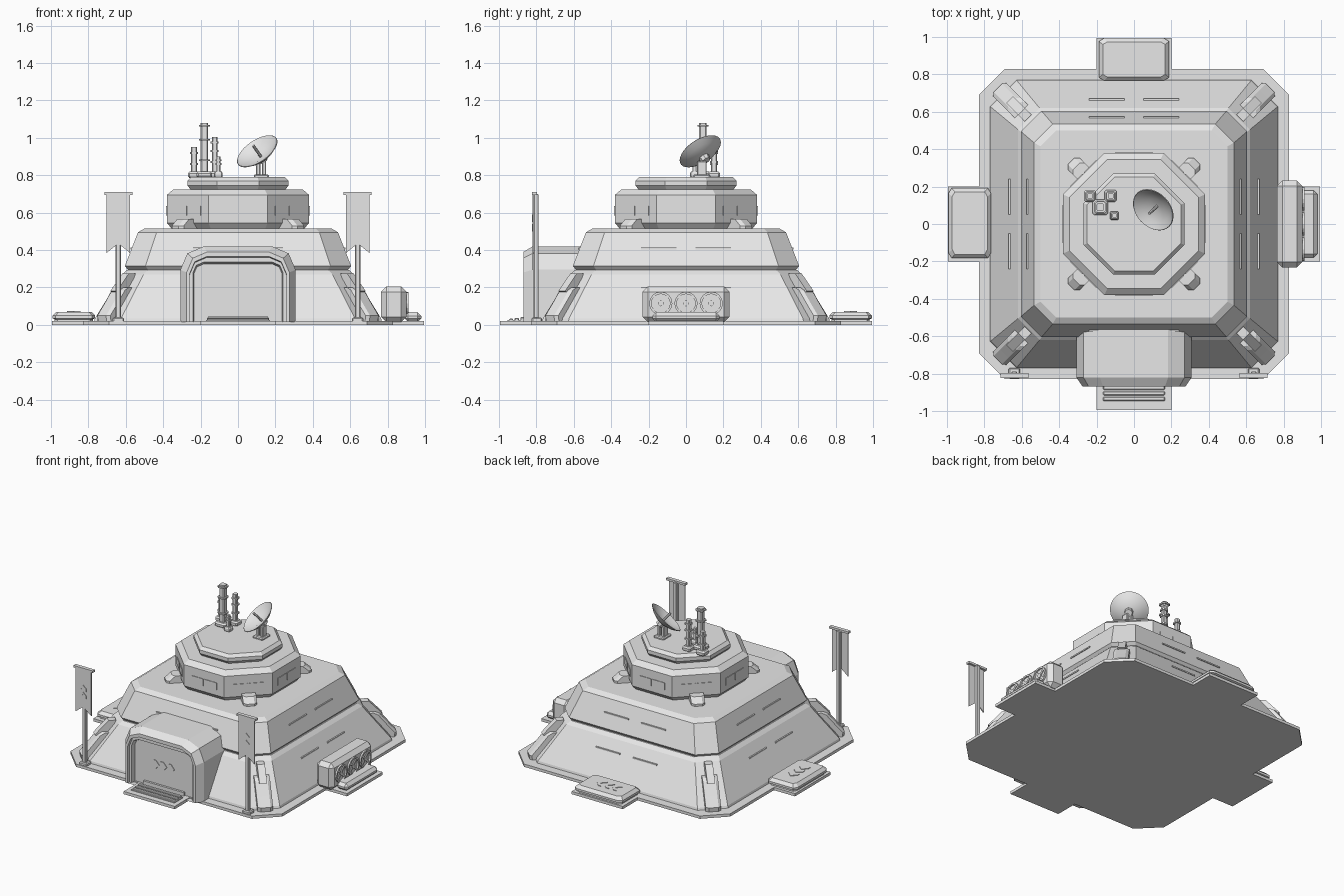
import bpy, bmesh, math
from mathutils import Matrix, Vector

if "Cube" in bpy.data.objects:
    bpy.data.objects.remove(bpy.data.objects["Cube"])

grey = bpy.data.materials.new("plain_grey")
grey.diffuse_color = (0.8, 0.8, 0.8, 1)
grey.use_nodes = True
grey.node_tree.nodes["Principled BSDF"].inputs["Base Color"].default_value = grey.diffuse_color
I4 = Matrix.Identity(4)
FRONT = Matrix.Rotation(math.pi / 2, 4, 'X')      # local xy becomes xz, extrudes to -y


def T(x, y, z):
    return Matrix.Translation((x, y, z))


def RZ(deg):
    return Matrix.Rotation(math.radians(deg), 4, 'Z')


def finish(name, bm, m=I4):
    bmesh.ops.transform(bm, matrix=m, verts=bm.verts)
    bmesh.ops.recalc_face_normals(bm, faces=bm.faces)
    me = bpy.data.meshes.new(name)
    bm.to_mesh(me)
    bm.free()
    me.materials.append(grey)
    ob = bpy.data.objects.new(name, me)
    bpy.context.collection.objects.link(ob)
    return ob


def loft(name, rings, m=I4, closed=False):
    """Skin a stack of equal-length rings; cap the ends, or join them if closed."""
    bm = bmesh.new()
    vs = [[bm.verts.new(p) for p in r] for r in rings]
    n = len(vs[0])
    for a, b in zip(vs, vs[1:] + ([vs[0]] if closed else [])):
        for i in range(n):
            j = (i + 1) % n
            bm.faces.new((a[i], a[j], b[j], b[i]))
    if not closed:
        bm.faces.new(vs[0])
        bm.faces.new(vs[-1])
    return finish(name, bm, m)


def prism(name, pts, depth, m=I4):
    return loft(name, [[(x, y, z) for x, y in pts] for z in (0, depth)], m)


def box(name, lo, hi, bevel=0, m=I4):
    bm = bmesh.new()
    bmesh.ops.create_cube(bm, size=1)
    for v in bm.verts:
        v.co = [l + (c + 0.5) * (h - l) for c, l, h in zip(v.co, lo, hi)]
    if bevel:
        bmesh.ops.bevel(bm, geom=bm.edges[:], offset=bevel, segments=1, affect='EDGES')
    return finish(name, bm, m)


def cut_square(h, c, z):
    """Square of half width h with corners cut by c."""
    k = h - c
    return [(h, -k, z), (h, k, z), (k, h, z), (-k, h, z),
            (-h, k, z), (-h, -k, z), (-k, -h, z), (k, -h, z)]


def octagon(a, z):
    return cut_square(a, a * (2 - math.sqrt(2)), z)


def circle(r, z, n=24):
    return [(r * math.cos(2 * math.pi * i / n), r * math.sin(2 * math.pi * i / n), z) for i in range(n)]


def chevrons(name, count, s, step, m):
    """Row of thin chevron plates pointing along local +x."""
    for i in range(count):
        x = (i - (count - 1) / 2) * step
        pts = [(x - s, -s), (x - s * .3, -s), (x + s * .6, 0), (x - s * .3, s), (x - s, s), (x - s * .1, 0)]
        prism(name, pts, 0.004, m)


# ground plate with a tab on each side
outline = []
for q in range(4):
    for p in [(.83, -.69), (.83, -.2), (.995, -.2), (.995, .2), (.83, .2), (.83, .69)]:
        v = RZ(90 * q) @ Vector((*p, 0))
        outline.append((v.x, v.y))
prism("ground_plate", outline, 0.02)

# two sloped tiers
loft("lower_tier", [cut_square(*r) for r in
     [(.77, .14, .015), (.765, .14, .035), (.62, .115, .27), (.595, .11, .293), (.56, .1, .295)]])
loft("upper_tier", [cut_square(*r) for r in
     [(.58, .105, .285), (.605, .11, .315), (.535, .1, .495), (.5, .085, .515)]])

# octagonal turret and roof cap
loft("turret", [octagon(*r) for r in
     [(.35, .51), (.38, .545), (.38, .695), (.345, .725)]])
loft("roof_cap", [octagon(*r) for r in
     [(.25, .72), (.27, .745), (.27, .77), (.25, .79)]])

# slits on the tier slopes
for q in range(4):
    for h, z in ((.665, .2), (.57, .41)):
        for s in (-1, 1):
            if q == 3 and z < .3:
                continue
            y = .145 * s
            box("wall_slit", (h - .02, y - .095, z - .006), (h + .006, y + .095, z + .003), 0, RZ(90 * q))
# turret windows
for q in range(8):
    for s in (-1, 1):
        y = .052 * s
        box("turret_window", (.37, y - .048, .585), (.384, y + .048, .635), 0, RZ(45 * q))

# corner buttresses and turret feet
for q in range(4):
    m = RZ(45 + 90 * q) @ FRONT
    side = [(.8, .015), (1.025, .015), (1.03, .05), (.98, .11), (.92, .185), (.89, .2), (.8, .2)]
    rings = [[(x - (.015 if d in (0, 3) else 0), y, z) for x, y in side]
             for d, z in enumerate((-.05, -.032, .032, .05))]
    loft("corner_buttress", rings, m)
    prism("buttress_rib", [(.85, .15), (.94, .18), (.85, .275), (.8, .275)], .05, m @ T(0, 0, -.025))
    foot = [(.36, .51), (.475, .51), (.475, .53), (.435, .565), (.36, .565)]
    loft("turret_foot", [[(x - (.02 if d in (0, 3) else 0), y, z) for x, y in foot]
         for d, z in enumerate((-.045, -.025, .025, .045))], m)


# entrance with a recessed door
def arch(y, w, t, c):
    half = [(w, .015), (w, t - c), (w - .3 * c, t - .3 * c), (w - c, t)]
    return [(x, y, z) for x, z in half] + [(-x, y, z) for x, z in reversed(half)]


loft("entrance", [arch(*r) for r in
     [(-.5, .308, .42, .125), (-.82, .308, .42, .125), (-.87, .275, .39, .11), (-.87, .258, .365, .09),
      (-.85, .258, .36, .09), (-.85, .24, .335, .055), (-.82, .235, .325, .05)]])
chevrons("door_chevron", 3, .03, .06, T(0, -.82, .18) @ FRONT)
box("door_sill", (-.16, -.835, .02), (.16, -.815, .045))

# entrance steps
box("step_base", (-.17, -.955, .015), (.17, -.86, .026))
for i in range(3):
    y = -.935 + .03 * i
    box("step_slat", (-.165, y - .011, .02), (.165, y + .011, .033 + .004 * i), .004)

# banners on poles
for s in (-1, 1):
    x = .64 * s
    box("banner_pole", (x - .014, -.815, .015), (x + .014, -.788, .70), .004)
    box("pole_foot", (x - .03, -.825, .015), (x + .03, -.77, .04), .006)
    box("banner_bar", (x - .075, -.823, .695), (x + .075, -.797, .71))
    cloth = [(-.062, .695), (-.062, .385), (0, .435), (.062, .385), (.062, .695)]
    prism("banner", cloth, .008, T(x, -.812, 0) @ FRONT)
    chevrons("banner_chevron", 2, .026, .05, T(x, -.82, .55) @ FRONT @ RZ(90))

# cooling unit with three fans, and the low vent in front of it
box("cooling_unit", (.765, -.232, .015), (.9, .232, .205), .028)
SIDE = RZ(90) @ FRONT
for y in (-.135, 0, .135):
    m = T(.895, y, .115) @ SIDE
    loft("fan_ring", [circle(.062, 0, 16), circle(.062, .016, 16), circle(.05, .016, 16), circle(.05, 0, 16)], m, True)
    loft("fan_hub", [circle(.016, 0, 8), circle(.016, .014, 8)], m)
    for a in (45, 135):
        box("fan_blade", (-.052, -.007, 0), (.052, .007, .011), 0, m @ RZ(a))
box("low_vent", (.89, -.18, .015), (.98, .18, .068), .02)


# landing pads on the left and back tabs
def pad(m):
    loft("pad", [[(x * .114 + e * x, y * .187 + e * y, z) for x, y in
         ((1, .85), (.85, 1), (-.85, 1), (-1, .85), (-1, -.85), (-.85, -1), (.85, -1), (1, -.85))]
         for e, z in ((-.012, .015), (-.012, .03), (0, .035), (0, .05), (-.02, .07))], m)
    chevrons("pad_chevron", 3, .035, .06, m @ T(0, 0, .07) @ RZ(90))


pad(T(-.878, .005, 0))
pad(T(0, .88, 0) @ RZ(-90))

# antenna cluster with collars
for x, y, top, r, collars in ((-.18, .09, 1.08, .02, (.88, .99, 1.065)), (-.235, .15, .95, .015, (.86, .92)),
                              (-.125, .15, 1.005, .015, (.87, .93, .975)), (-.105, .045, .9, .011, (.86, .88))):
    m = T(x, y, 0)
    loft("antenna", [cut_square(r, r * .35, z) for z in (.785, top)], m)
    loft("antenna_base", [cut_square(r * k, r * .5, z) for k, z in
         ((1.7, .785), (2.1, .795), (2.1, .81), (1.6, .82))], m)
    for z in collars:
        loft("antenna_collar", [cut_square(r * 1.45, r * .5, z + d) for d in (-.005, .005)], m)

# dish on its stand
for x in (.108, .14):
    box("dish_post", (x - .011, .06, .785), (x + .011, .11, .875), .004)
box("dish_stand", (.085, .04, .785), (.165, .13, .805), .006)
tilt = Vector((-.5, -.47, .73)).to_track_quat('Z', 'Y').to_matrix().to_4x4()
dm = T(.107, .08, .922) @ tilt
dish_profile = [(.008, -.038), (.05, -.032), (.09, -.016), (.125, .008),
                (.122, .011), (.088, -.01), (.05, -.024), (.008, -.03)]
dish = loft("dish", [circle(r, z, 32) for r, z in dish_profile], dm)
bpy.context.view_layer.objects.active = dish
dish.select_set(True)
bpy.ops.object.shade_smooth_by_angle(angle=math.radians(35))
loft("dish_feed", [circle(.008, -.032, 8), circle(.008, .05, 8)], dm)
loft("dish_hub", [circle(.025, -.06, 8), circle(.03, -.03, 8)], dm)
